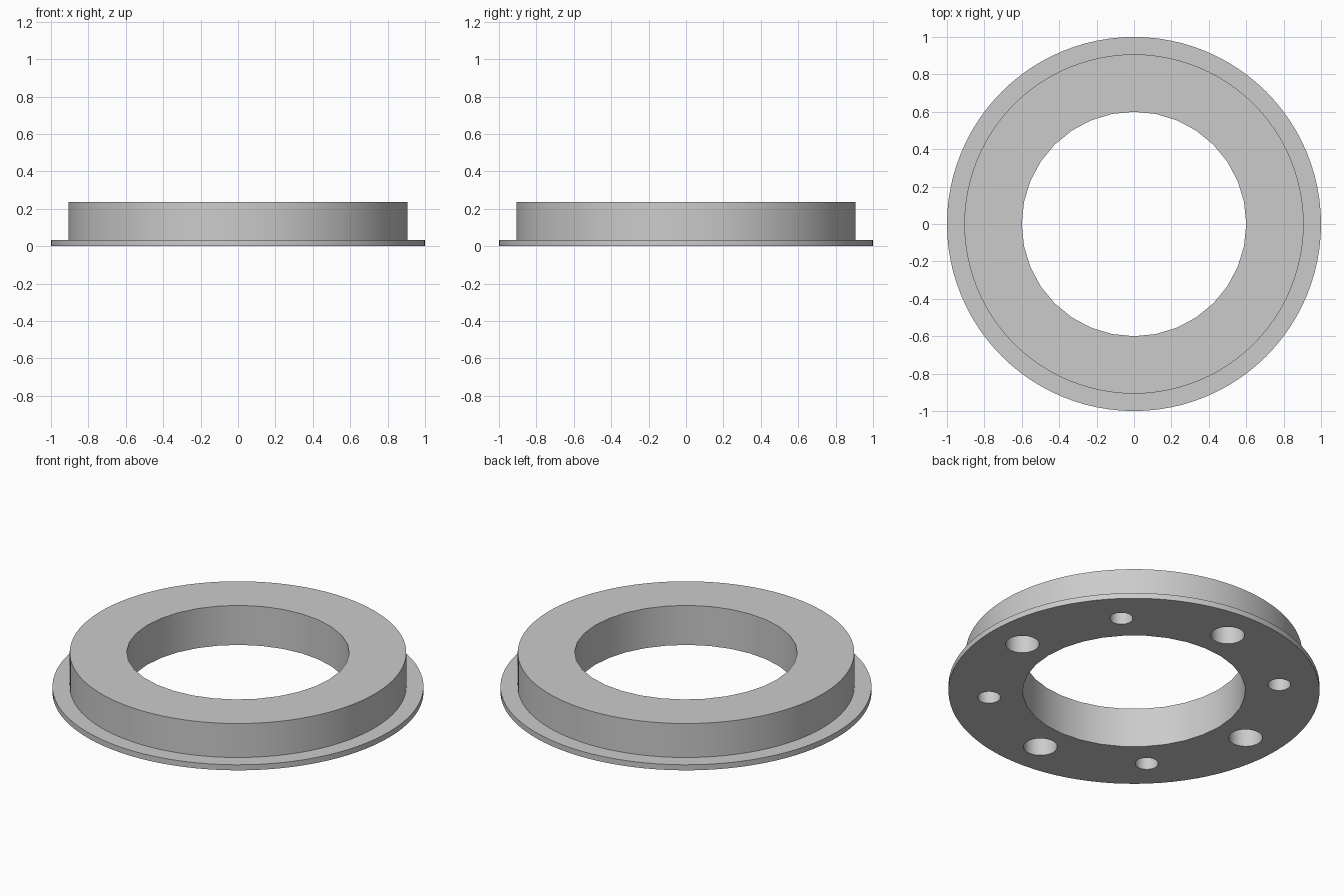
import bpy
from math import cos, sin, pi

cube = bpy.data.objects.get("Cube")
if cube:
    bpy.data.objects.remove(cube, do_unlink=True)

FLANGE_H, HOLE_H, TOP = 0.033, 0.167, 0.235
BOLT_CIRCLE = 0.785

grey = bpy.data.materials.new("plain grey")
grey.use_nodes = True
grey.diffuse_color = (0.6, 0.6, 0.6, 1)
grey.node_tree.nodes["Principled BSDF"].inputs["Base Color"].default_value = (0.6, 0.6, 0.6, 1)


def cylinder(name, radius, z0, z1, sides, x=0, y=0):
    bpy.ops.mesh.primitive_cylinder_add(vertices=sides, radius=radius, depth=z1 - z0,
                                        location=(x, y, (z0 + z1) / 2))
    obj = bpy.context.object
    obj.name = name
    obj.data.materials.append(grey)
    return obj


def combine(target, tool, operation):
    mod = target.modifiers.new(operation.lower(), 'BOOLEAN')
    mod.operation, mod.object, mod.solver = operation, tool, 'EXACT'
    bpy.context.view_layer.objects.active = target
    bpy.ops.object.modifier_apply(modifier=mod.name)
    bpy.data.objects.remove(tool, do_unlink=True)


# Raised ring joined to the thin flange
ring = cylinder("flanged_ring", 1.0, 0, FLANGE_H, 96)
combine(ring, cylinder("raised_body", 0.907, FLANGE_H / 2, TOP, 96), 'UNION')

# Central bore
combine(ring, cylinder("bore_cutter", 0.6, -0.1, TOP + 0.1, 32), 'DIFFERENCE')

# Blind holes underneath, large on the axes and small between them
for i in range(8):
    angle = i * pi / 4
    radius = 0.062 if i % 2 else 0.091
    hole = cylinder("hole_cutter", radius, -0.1, HOLE_H, 32,
                    BOLT_CIRCLE * cos(angle), BOLT_CIRCLE * sin(angle))
    combine(ring, hole, 'DIFFERENCE')

# Smooth walls with crisp rims
bpy.ops.object.select_all(action='DESELECT')
ring.select_set(True)
bpy.context.view_layer.objects.active = ring
bpy.ops.object.shade_smooth_by_angle()
